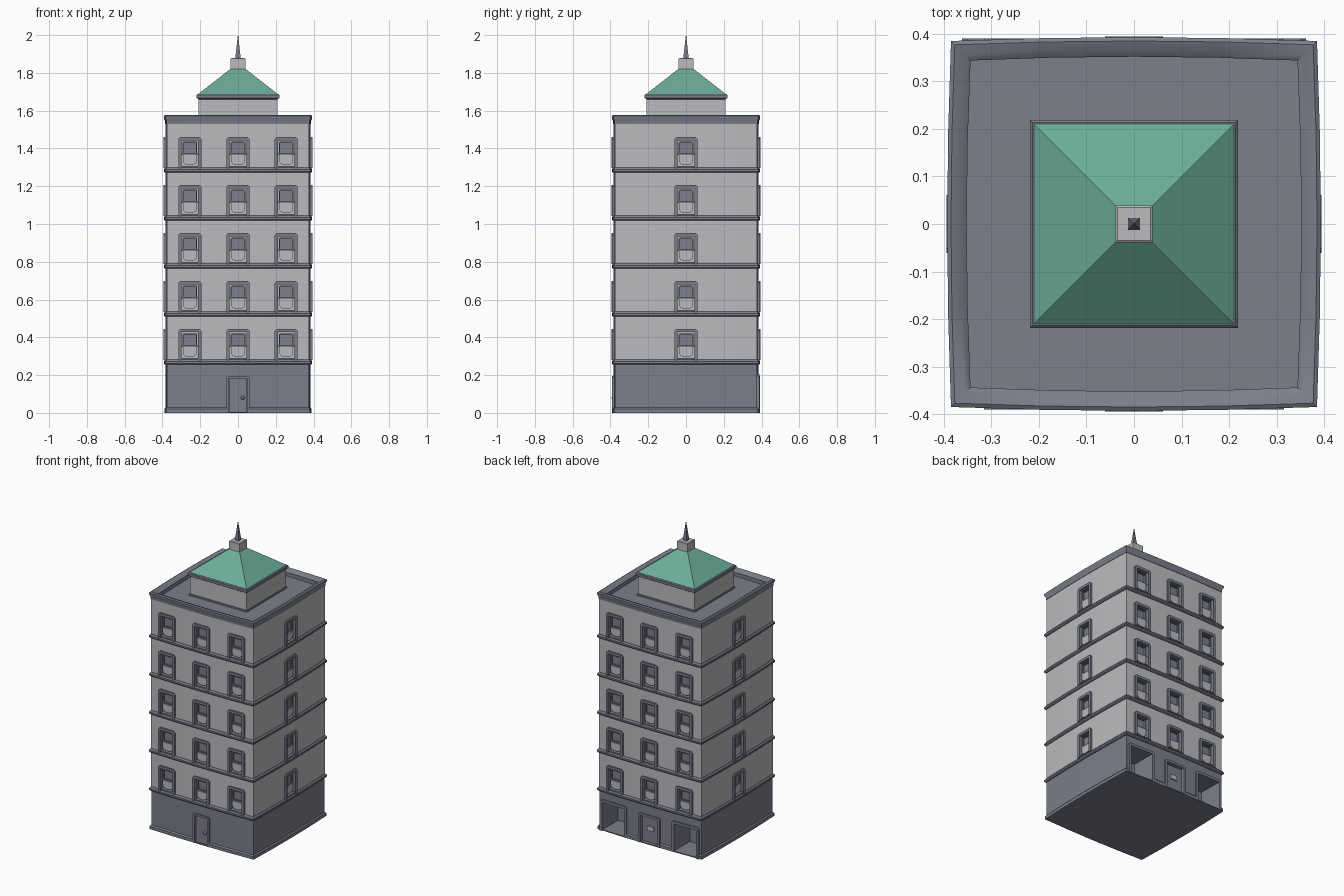
import bpy, bmesh
from math import pi, sin, cos
from mathutils import Matrix, Vector

if "Cube" in bpy.data.objects:
    bpy.data.objects.remove(bpy.data.objects["Cube"])


def material(name, rgb):
    m = bpy.data.materials.new(name)
    m.use_nodes = True
    m.diffuse_color = (*rgb, 1)
    m.node_tree.nodes["Principled BSDF"].inputs["Base Color"].default_value = (*rgb, 1)
    return m


WALL = material("light stone", (0.50, 0.49, 0.51))
SLATE = material("slate trim", (0.20, 0.21, 0.26))
GREEN = material("green roof", (0.15, 0.42, 0.31))
BULGE = 0.008


def finish(name, bm, mats, smooth=True):
    bmesh.ops.recalc_face_normals(bm, faces=bm.faces)
    mesh = bpy.data.meshes.new(name)
    bm.to_mesh(mesh)
    bm.free()
    for m in mats:
        mesh.materials.append(m)
    ob = bpy.data.objects.new(name, mesh)
    bpy.context.collection.objects.link(ob)
    if smooth:
        bpy.ops.object.select_all(action='DESELECT')
        ob.select_set(True)
        bpy.context.view_layer.objects.active = ob
        bpy.ops.object.shade_smooth_by_angle(angle=0.6)
    return ob


def footprint(h, bulge):
    # square plan whose sides bow out gently
    c, pts = h - bulge, []
    steps = (-1, -0.5, 0, 0.5) if bulge else (-1,)
    for side in range(4):
        rot = Matrix.Rotation(side * pi / 2, 3, 'Z')
        for t in steps:
            p = rot @ Vector((t * c, -c - bulge * (1 - t * t), 0))
            pts.append((p.x, p.y))
    return pts


def loft(name, profile, mat, bulge=BULGE):
    # stack of (half width, height) rings, closed at both ends
    bm = bmesh.new()
    rings = [[bm.verts.new((x, y, z)) for x, y in footprint(h, bulge)] for h, z in profile]
    n = len(rings[0])
    for a, b in zip(rings, rings[1:]):
        for i in range(n):
            j = (i + 1) % n
            bm.faces.new((a[i], a[j], b[j], b[i]))
    bm.faces.new(rings[0][::-1])
    bm.faces.new(rings[-1])
    return finish(name, bm, [mat])


def prism(bm, outline, y0, y1, mat=0):
    # outline in x and z, pushed from y0 to y1
    a = [bm.verts.new((x, y0, z)) for x, z in outline]
    b = [bm.verts.new((x, y1, z)) for x, z in outline]
    faces = [bm.faces.new(a), bm.faces.new(b[::-1])]
    for i in range(len(a)):
        j = (i + 1) % len(a)
        faces.append(bm.faces.new((a[j], a[i], b[i], b[j])))
    for f in faces:
        f.material_index = mat


def block(bm, w, z0, z1, y0, y1, x=0):
    prism(bm, [(x - w, z0), (x + w, z0), (x + w, z1), (x - w, z1)], y0, y1)


def surround(bm, w, z0, z1, bar, y0, y1, x=0):
    # door or window surround with clipped top corners
    k, i = bar * 0.6, w - bar
    pts = [(-w, z0), (-w, z1 - k), (k - w, z1), (w - k, z1), (w, z1 - k), (w, z0),
           (i, z0), (i, z1 - bar), (-i, z1 - bar), (-i, z0)]
    prism(bm, [(x + px, pz) for px, pz in pts], y0, y1)


def cut(target, bm):
    cutter = finish("opening_cutter", bm, [], False)
    cutter.hide_render = True
    mod = target.modifiers.new("openings", 'BOOLEAN')
    mod.object, mod.operation, mod.solver = cutter, 'DIFFERENCE', 'EXACT'
    bpy.ops.object.select_all(action='DESELECT')
    bpy.context.view_layer.objects.active = target
    target.select_set(True)
    bpy.ops.object.modifier_apply(modifier=mod.name)
    bpy.data.objects.remove(cutter)


# Main masses
STEP = 0.254
floors = [0.27 + STEP * i for i in range(5)]
ground = loft("ground_storey", [(0.39, 0), (0.39, 0.02), (0.383, 0.028), (0.383, 0.262)], SLATE)
tower = loft("tower_walls", [(0.384, 0.262), (0.384, 1.53)], WALL)
for i, z in enumerate(floors):
    loft(f"floor_ledge_{i + 1}", [(0.37, z - 0.014), (0.388, z - 0.014), (0.393, z - 0.008),
                                  (0.393, z + 0.002), (0.386, z + 0.012), (0.37, z + 0.012)], SLATE)

# Cornice with a sunken roof deck
loft("cornice", [(0.37, 1.525), (0.386, 1.53), (0.386, 1.545), (0.393, 1.56), (0.393, 1.572),
                 (0.385, 1.577), (0.365, 1.57), (0.352, 1.56), (0.352, 1.535)], SLATE)

# Rooftop pavilion
loft("pavilion_walls", [(0.208, 1.53), (0.208, 1.67)], WALL, 0)
loft("pavilion_foot", [(0.213, 1.53), (0.213, 1.545)], SLATE, 0)
loft("eave_band", [(0.208, 1.66), (0.219, 1.667), (0.219, 1.683), (0.214, 1.688)], SLATE, 0)
loft("pyramid_roof", [(0.213, 1.686), (0.035, 1.825)], GREEN, 0)
loft("roof_block", [(0.039, 1.815), (0.039, 1.875), (0.035, 1.878)], WALL, 0)
loft("spire", [(0.013, 1.875), (0.012, 1.9), (0.0008, 2.0)], SLATE, 0)

# Window positions: three on front and back, one on each side
spots = []
for side in range(4):
    for x in ((-0.255, 0, 0.255) if side % 2 == 0 else (0,)):
        for z in floors:
            face = 0.384 if x == 0 else 0.380
            spots.append(Matrix.Rotation(side * pi / 2, 4, 'Z') @ Matrix.Translation((x, -face, z)))

openings = bmesh.new()
for m in spots:
    start = len(openings.verts)
    block(openings, 0.046, 0.015, 0.158, -0.03, 0.045)
    openings.verts.ensure_lookup_table()
    bmesh.ops.transform(openings, matrix=m, verts=openings.verts[start:])
cut(tower, openings)

# One window: surround, raised lower panel, upper sash with pane
bm = bmesh.new()
surround(bm, 0.061, 0.01, 0.174, 0.017, -0.010, 0.02)
block(bm, 0.043, 0.012, 0.02, -0.006, 0.04)
arc = [(-0.036 * cos(a * pi / 6), 0.045 - 0.02 * sin(a * pi / 6)) for a in range(7)]
prism(bm, arc + [(0.036, 0.078), (-0.036, 0.078)], 0.004, 0.04, 1)
block(bm, 0.045, 0.080, 0.087, 0.008, 0.04)
surround(bm, 0.039, 0.086, 0.150, 0.007, 0.008, 0.04)
block(bm, 0.033, 0.086, 0.144, 0.018, 0.04)
window = finish("window_1", bm, [SLATE, WALL], False)
window.matrix_world = spots[0]
for i, m in enumerate(spots[1:]):
    copy = bpy.data.objects.new(f"window_{i + 2}", window.data)
    bpy.context.collection.objects.link(copy)
    copy.matrix_world = m

# Ground floor openings: front door, back door, two garage bays
openings = bmesh.new()
block(openings, 0.048, 0.006, 0.183, -0.45, -0.365)
block(openings, 0.066, 0.006, 0.18, 0.355, 0.45)
for s in (-1, 1):
    block(openings, 0.082, 0.006, 0.19, 0.22, 0.45, x=s * 0.264)
cut(ground, openings)

bm = bmesh.new()
surround(bm, 0.060, 0, 0.196, 0.013, -0.392, -0.36)
block(bm, 0.046, 0.005, 0.182, -0.378, -0.36)
finish("front_door", bm, [SLATE], False)

bm = bmesh.new()
surround(bm, 0.080, 0, 0.195, 0.015, 0.36, 0.392)
block(bm, 0.064, 0.005, 0.178, 0.35, 0.368)
finish("back_door", bm, [SLATE], False)
bm = bmesh.new()
block(bm, 0.024, 0.085, 0.115, 0.366, 0.376)
finish("back_door_plate", bm, [WALL], False)

for s, side in ((-1, "right"), (1, "left")):
    bm = bmesh.new()
    surround(bm, 0.098, 0, 0.205, 0.017, 0.36, 0.390, x=s * 0.264)
    finish(f"{side}_garage_surround", bm, [SLATE], False)

# Door knob
bm = bmesh.new()
bmesh.ops.create_uvsphere(bm, u_segments=12, v_segments=8, radius=0.01,
                          matrix=Matrix.Translation((0.025, -0.384, 0.08)))
finish("door_knob", bm, [SLATE])
